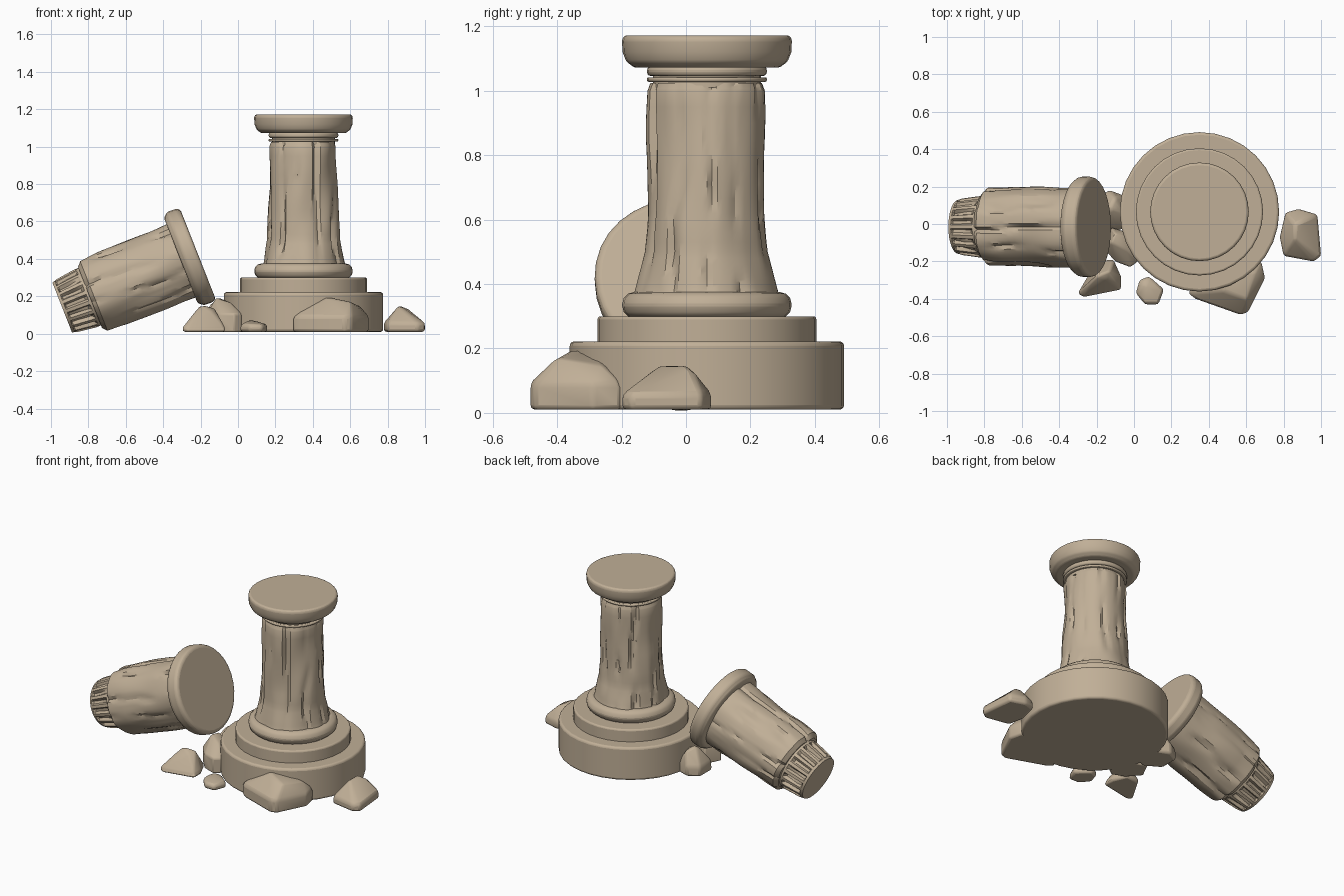
import bpy, bmesh, math
from mathutils import Vector, Matrix, noise

cube = bpy.data.objects.get("Cube")
if cube:
    bpy.data.objects.remove(cube, do_unlink=True)

stone = bpy.data.materials.new("warm sandstone")
stone.use_nodes = True
SAND = (0.53, 0.43, 0.31, 1)
stone.diffuse_color = SAND
stone.node_tree.nodes["Principled BSDF"].inputs["Base Color"].default_value = SAND


def finish(name, bm, matrix, bevel, segments=3, angle=35):
    """Turn a bmesh into a stone object with softened edges."""
    bmesh.ops.recalc_face_normals(bm, faces=bm.faces)
    mesh = bpy.data.meshes.new(name)
    bm.to_mesh(mesh)
    bm.free()
    mesh.materials.append(stone)
    obj = bpy.data.objects.new(name, mesh)
    obj.matrix_world = matrix
    bpy.context.collection.objects.link(obj)
    bpy.ops.object.select_all(action="DESELECT")
    obj.select_set(True)
    bpy.context.view_layer.objects.active = obj
    bpy.ops.object.shade_smooth_by_angle(angle=math.radians(angle))
    if bevel:
        mod = obj.modifiers.new("soft edges", "BEVEL")
        mod.width = bevel
        mod.segments = segments
        mod.limit_method = "ANGLE"
        mod.angle_limit = math.radians(25)
    return obj


def lathe(name, profile, matrix, bevel=0.0, sides=32, carve=None, angle=35):
    """Spin a (radius, height) profile; carve may change each radius."""
    bm = bmesh.new()
    rings = []
    for r, z in profile:
        ring = []
        for i in range(sides):
            a = math.tau * i / sides
            rad = carve(r, a, z) if carve else r
            ring.append(bm.verts.new((rad * math.cos(a), rad * math.sin(a), z)))
        rings.append(ring)
    for low, high in zip(rings, rings[1:]):
        for i in range(sides):
            j = (i + 1) % sides
            bm.faces.new((low[i], low[j], high[j], high[i]))
    bm.faces.new(rings[0][::-1])
    bm.faces.new(rings[-1])
    return finish(name, bm, matrix, bevel, angle=angle)


def drum(name, radius, bottom, top, matrix, bevel):
    return lathe(name, [(radius, bottom), (radius, top)], matrix, bevel)


def refine(profile, steps):
    """Insert evenly spaced rings between profile points."""
    out = []
    for (r0, z0), (r1, z1) in zip(profile, profile[1:]):
        for k in range(steps):
            t = k / steps
            out.append((r0 + (r1 - r0) * t, z0 + (z1 - z0) * t))
    return out + [profile[-1]]


def weathering(seed, flutes, wobble, cut):
    """Broad worn patches plus broken, wandering vertical grooves."""
    def carve(r, a, z):
        around = Vector((math.cos(a), math.sin(a), 0))
        patch = noise.noise(around * 1.8 + Vector((seed, 0, z * 4)))
        drift = noise.noise(around * 1.2 + Vector((0, seed, z * 3)))
        strength = noise.noise(around * 2.5 + Vector((seed, seed, z * 5)))
        groove = max(0, math.cos(flutes * a + drift * 3)) ** 4
        return r * (1 + wobble * patch) - cut * groove * max(0, strength + 0.3)
    return carve


def fluting(r, a, z):
    """Regular teeth with grooves of uneven depth."""
    slot = math.cos(a * 18) < -0.1
    uneven = 0.75 + 0.5 * noise.noise(Vector((math.cos(a) * 4, math.sin(a) * 4, z * 12)))
    return r - (0.025 * uneven if slot and 0.02 < z < 0.14 else 0)


# Standing column
stand = Matrix.Translation((0.35, 0.065, 0))
drum("pedestal_base", 0.426, 0.01, 0.222, stand, 0.014)
drum("pedestal_step", 0.34, 0.21, 0.3, stand, 0.01)
drum("base_moulding", 0.263, 0.295, 0.375, stand, 0.036)
shaft = refine([(0.222, 0.365), (0.216, 0.39), (0.21, 0.42), (0.193, 0.5),
                (0.184, 0.62), (0.18, 0.8), (0.18, 1.0), (0.172, 1.025)], 4)
lathe("standing_shaft", shaft, stand, sides=72, carve=weathering(3.7, 11, 0.07, 0.03), angle=28)
drum("neck_core", 0.168, 1.01, 1.08, stand, 0)
drum("neck_lower_ring", 0.186, 1.028, 1.042, stand, 0.005)
drum("neck_upper_ring", 0.186, 1.046, 1.076, stand, 0.012)
lathe("capital_slab", [(0.225, 1.072), (0.25, 1.09), (0.262, 1.12), (0.264, 1.16), (0.256, 1.172)],
      stand, 0.008)

# Fallen column, tilted so that its broken end rests on the ground
fallen = Matrix.Translation((-0.94, -0.015, 0.14)) @ Matrix.Rotation(math.radians(68.5), 4, "Y")
lathe("fallen_fluted_end", refine([(0.143, 0), (0.152, 0.03), (0.165, 0.13), (0.165, 0.19)], 4),
      fallen, sides=108, carve=fluting, angle=30)
block = refine([(0.178, 0.158), (0.203, 0.18), (0.21, 0.3), (0.212, 0.5), (0.214, 0.7)], 6)
lathe("fallen_shaft", block, fallen, sides=72, carve=weathering(8.2, 10, 0.07, 0.035), angle=28)
lathe("fallen_capital", [(0.245, 0.682), (0.268, 0.71), (0.268, 0.765), (0.255, 0.78)], fallen, 0.01,
      carve=lambda r, a, z: r * (1 + 0.02 * noise.noise(Vector((math.cos(a), math.sin(a), z * 8)))))


def rock(name, foot, crown, top, shoulder=0.5):
    """Chipped boulder: hull of a footprint, raised shoulders and a crown."""
    bm = bmesh.new()
    for x, y in foot:
        bm.verts.new((x, y, 0.01))
        bm.verts.new((x, y, 0.01 + top * shoulder))
    for i, (x, y) in enumerate(crown):
        bm.verts.new((x, y, top * (1 - 0.12 * (i % 3))))
    hull = bmesh.ops.convex_hull(bm, input=bm.verts)
    spare = {g for g in hull["geom_interior"] + hull["geom_unused"] if isinstance(g, bmesh.types.BMVert)}
    bmesh.ops.delete(bm, geom=list(spare), context="VERTS")
    bmesh.ops.dissolve_limit(bm, angle_limit=math.radians(8), verts=bm.verts, edges=bm.edges)
    finish(name, bm, Matrix(), 0.014, 2, 40)


# Rubble around the pedestal
rock("front_boulder",
     [(0.29, -0.37), (0.33, -0.4), (0.57, -0.485), (0.61, -0.47), (0.7, -0.29), (0.68, -0.2), (0.4, -0.2)],
     [(0.48, -0.36), (0.6, -0.4), (0.65, -0.26), (0.46, -0.25)], 0.195, 0.42)
rock("left_side_rock",
     [(0.78, -0.07), (0.81, 0.06), (0.88, 0.08), (0.98, 0.05), (1.0, -0.17), (0.96, -0.2), (0.8, -0.17)],
     [(0.86, 0), (0.91, 0.02), (0.93, -0.08), (0.86, -0.08)], 0.15, 0.32)
rock("small_pebble",
     [(0.01, -0.37), (0.03, -0.3), (0.08, -0.28), (0.16, -0.35), (0.13, -0.43), (0.06, -0.43)],
     [(0.06, -0.33), (0.1, -0.35), (0.07, -0.38)], 0.075)
rock("right_front_rock",
     [(-0.3, -0.37), (-0.27, -0.39), (-0.07, -0.35), (-0.07, -0.28), (-0.11, -0.19), (-0.2, -0.2)],
     [(-0.2, -0.28), (-0.13, -0.25), (-0.14, -0.3)], 0.16, 0.15)
rock("wedged_front_rock",
     [(-0.17, -0.12), (-0.1, -0.2), (-0.02, -0.23), (0.02, -0.2), (0.02, -0.06), (-0.12, -0.02)],
     [(-0.12, -0.1), (-0.04, -0.14), (-0.02, -0.07), (-0.1, -0.05)], 0.19)
rock("wedged_back_rock",
     [(-0.2, 0.02), (-0.2, 0.14), (-0.13, 0.18), (-0.05, 0.15), (0, 0), (-0.1, -0.04)],
     [(-0.13, 0.08), (-0.1, 0.14), (-0.06, 0.06)], 0.18, 0.35)
